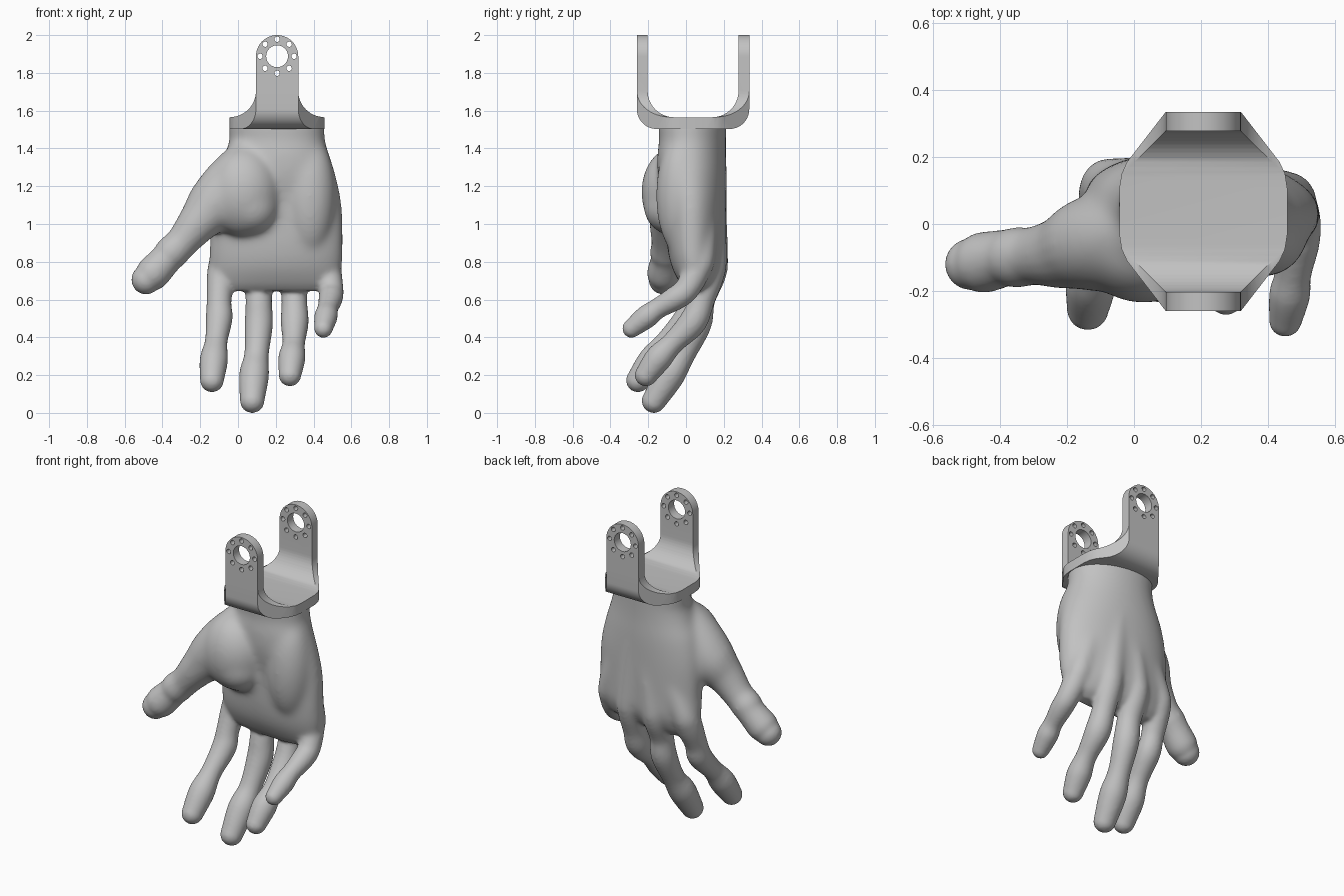
import bpy, bmesh, math
from mathutils import Vector

if "Cube" in bpy.data.objects:
    bpy.data.objects.remove(bpy.data.objects["Cube"])

# One grey material
grey = bpy.data.materials.new("plain grey")
grey.use_nodes = True
grey.diffuse_color = (0.54, 0.54, 0.54, 1)
grey.node_tree.nodes["Principled BSDF"].inputs["Base Color"].default_value = grey.diffuse_color


def make_object(name, bm):
    bmesh.ops.recalc_face_normals(bm, faces=bm.faces)
    mesh = bpy.data.meshes.new(name)
    bm.to_mesh(mesh)
    bm.free()
    mesh.materials.append(grey)
    obj = bpy.data.objects.new(name, mesh)
    bpy.context.collection.objects.link(obj)
    return obj


def activate(obj):
    bpy.ops.object.select_all(action="DESELECT")
    obj.select_set(True)
    bpy.context.view_layer.objects.active = obj


def skin(bm, rings):
    """Bridge equal rings of points into a closed tube."""
    loops = [[bm.verts.new(p) for p in ring] for ring in rings]
    n = len(loops[0])
    for a, b in zip(loops, loops[1:]):
        for i in range(n):
            j = (i + 1) % n
            bm.faces.new((a[i], a[j], b[j], b[i]))
    bm.faces.new(loops[0])
    bm.faces.new(loops[-1])


def spline(points, steps=6):
    """Smooth curve through rows of any length."""
    rows = [points[0]] + points + [points[-1]]
    out = []
    for a, b, c, d in zip(rows, rows[1:], rows[2:], rows[3:]):
        for s in range(steps):
            t = s / steps
            out.append([q + t / 2 * (r - p + t * (2 * p - 5 * q + 4 * r - w + t * (3 * (q - r) + w - p)))
                        for p, q, r, w in zip(a, b, c, d)])
    return out + [points[-1]]


def digit(bm, points, side, sides=20):
    """Round tapering tube with a ball tip; rows are x, y, z, radius."""
    path = spline(points)
    rings = []
    for i, row in enumerate(path):
        ahead, behind = path[min(i + 1, len(path) - 1)], path[max(i - 1, 0)]
        along = (Vector(ahead[:3]) - Vector(behind[:3])).normalized()
        u = along.cross(Vector(side)).normalized()
        v = along.cross(u)
        turns = [math.tau * k / sides for k in range(sides)]
        rings.append([Vector(row[:3]) + row[3] * (u * math.cos(t) + v * math.sin(t)) for t in turns])
    skin(bm, rings)
    ball(bm, path[-1][:3], [path[-1][3]] * 3)


def ball(bm, centre, radii):
    made = bmesh.ops.create_uvsphere(bm, u_segments=24, v_segments=16, radius=1)
    for v in made["verts"]:
        v.co = Vector([c + r * k for c, r, k in zip(centre, radii, v.co)])


def palm(bm, sections, sides=40, power=0.96, tilt=0.025):
    """Rounded sections, set back on the thumb side; rows are z, left, right, front, back."""
    rings = []
    for z, x0, x1, y0, y1 in spline(sections):
        ring = []
        for k in range(sides):
            c, s = math.cos(math.tau * k / sides), math.sin(math.tau * k / sides)
            c, s = [math.copysign(abs(q) ** power, q) for q in (c, s)]
            ring.append(((x0 + x1 + (x1 - x0) * c) / 2, (y0 + y1 + (y1 - y0) * s) / 2 - tilt * c, z))
        rings.append(ring)
    skin(bm, rings)


# Hand: overlapping volumes fused into one skin
bm = bmesh.new()
palm(bm, [(1.555, -.045, .455, -.145, .21), (1.5, -.05, .46, -.145, .212), (1.45, -.045, .46, -.14, .21),
          (1.36, -.075, .485, -.15, .21), (1.25, -.12, .52, -.145, .214), (1.1, -.145, .55, -.115, .213),
          (.9, -.15, .557, -.1, .208), (.78, -.15, .55, -.075, .2), (.69, -.13, .52, -.03, .16),
          (.645, -.09, .45, .01, .11)])
ball(bm, (.03, -.06, 1.17), (.2, .178, .24))     # thumb mound
ball(bm, (.07, -.07, 1.09), (.15, .155, .15))    # lower thumb mound
ball(bm, (.38, -.025, 1.15), (.14, .135, .32))   # heel mound

ACROSS, DEPTH = (1, 0, 0), (0, 1, 0)
digit(bm, [(.07, -.01, 1.38, .105), (-.03, -.045, 1.23, .145), (-.13, -.06, 1.1, .143), (-.215, -.085, 1, .11),
           (-.295, -.095, .905, .088), (-.35, -.1, .85, .09), (-.385, -.102, .81, .085), (-.45, -.115, .74, .091),
           (-.487, -.12, .705, .078)], DEPTH)    # thumb
digit(bm, [(.1, .12, 1.2, .07), (-.06, .125, .84, .075), (-.085, .1, .74, .08), (-.1, .045, .6, .066),
           (-.1, .005, .5, .071), (-.115, -.1, .38, .06), (-.128, -.178, .28, .075),
           (-.138, -.255, .172, .063)], ACROSS)    # index finger
digit(bm, [(.17, .14, 1.2, .07), (.12, .152, .84, .073), (.11, .135, .74, .08), (.11, .085, .6, .07),
           (.11, .06, .47, .075), (.098, -.015, .31, .065), (.085, -.085, .2, .079),
           (.075, -.17, .064, .065)], ACROSS)    # middle finger
digit(bm, [(.25, .14, 1.2, .07), (.29, .146, .84, .073), (.295, .13, .74, .077), (.298, .085, .6, .068),
           (.3, .035, .48, .074), (.295, -.07, .37, .06), (.285, -.145, .29, .072),
           (.275, -.212, .2, .06)], ACROSS)  # ring finger
digit(bm, [(.35, .1, 1.2, .07), (.455, .085, .85, .075), (.475, .055, .75, .074), (.493, .0, .65, .066),
           (.49, -.06, .605, .064), (.475, -.15, .552, .055), (.465, -.21, .508, .062),
           (.452, -.288, .447, .05)], ACROSS)   # little finger
hand = make_object("hand", bm)
activate(hand)
remesh = hand.modifiers.new("fuse", "REMESH")
remesh.mode = "VOXEL"
remesh.voxel_size = 0.01
bpy.ops.object.modifier_apply(modifier="fuse")

# Soften the whole skin a little and the fleshy palm much more
flesh = hand.vertex_groups.new(name="palm flesh")
for v in hand.data.vertices:
    rise = min(1, max(0, (v.co.z - .66) / .22))
    inward = min(1, max(0, (v.co.x + .25) / .1))
    flesh.add([v.index], rise * inward, "REPLACE")
for name, group, times in (("relax", "", 8), ("melt", flesh.name, 60)):
    relax = hand.modifiers.new(name, "SMOOTH")
    relax.factor, relax.iterations, relax.vertex_group = 0.5, times, group
    bpy.ops.object.modifier_apply(modifier=name)
bpy.ops.object.shade_smooth()


# Fork bracket
MID, EYE = 0.207, 1.888


def arc(cx, cy, r, start, end, steps=14):
    angles = [math.radians(start + (end - start) * i / steps) for i in range(steps + 1)]
    return [(cx + r * math.cos(a), cy + r * math.sin(a)) for a in angles]


def prism(name, outline, axis, low, high):
    """Extrude a flat outline along one axis."""
    place = {"x": lambda p, d: (d, p[0], p[1]),
             "y": lambda p, d: (p[0], d, p[1]),
             "z": lambda p, d: (p[0], p[1], d)}[axis]
    bm = bmesh.new()
    skin(bm, [[place(p, d) for p in outline] for d in (low, high)])
    return make_object(name, bm)


def carve(obj, cutter, operation):
    activate(obj)
    mod = obj.modifiers.new("carve", "BOOLEAN")
    mod.operation, mod.solver, mod.object = operation, "EXACT", cutter
    bpy.ops.object.modifier_apply(modifier="carve")
    bpy.data.objects.remove(cutter)


# U-shaped strap seen from the side
strap = [(-.26, 2.1)] + arc(-.155, 1.608, .105, 180, 270) + arc(.23, 1.608, .105, 270, 360) + [(.335, 2.1)]
strap += [(.278, 2.1)] + arc(.138, 1.705, .14, 0, -90) + arc(-.063, 1.705, .14, 270, 180) + [(-.203, 2.1)]
bracket = prism("fork_bracket", strap, "x", -.2, .6)

# Base with chamfered corners seen from above
half = [(.112, -.26), (.228, -.11), (.244, -.075), (.251, -.03), (.251, .105), (.244, .15), (.228, .185), (.112, .335)]
base = [(MID + x, y) for x, y in half] + [(MID - x, y) for x, y in reversed(half)]
carve(bracket, prism("base_cutter", base, "z", 1.4, 2.2), "INTERSECT")

# Round-topped arms flaring into the base seen from the front
side = [(.3, 1.4), (.3, 1.566)] + arc(.25, 1.704, .138, 270, 180) + arc(0, EYE, .112, 0, 90)
face = [(MID + x, z) for x, z in side] + [(MID - x, z) for x, z in reversed(side[:-1])]
carve(bracket, prism("arm_cutter", face, "y", -.5, .5), "INTERSECT")

# Shaft hole ringed by bolt holes through both arms
holes = [(MID, EYE, .058)]
for i in range(8):
    a = math.tau * i / 8
    holes.append((MID + .09 * math.cos(a), EYE + .09 * math.sin(a), .014))
for x, z, r in holes:
    carve(bracket, prism("hole_cutter", arc(x, z, r, 0, 345, 23), "y", -.5, .5), "DIFFERENCE")
activate(bracket)
bpy.ops.object.shade_smooth_by_angle(angle=math.radians(30))
